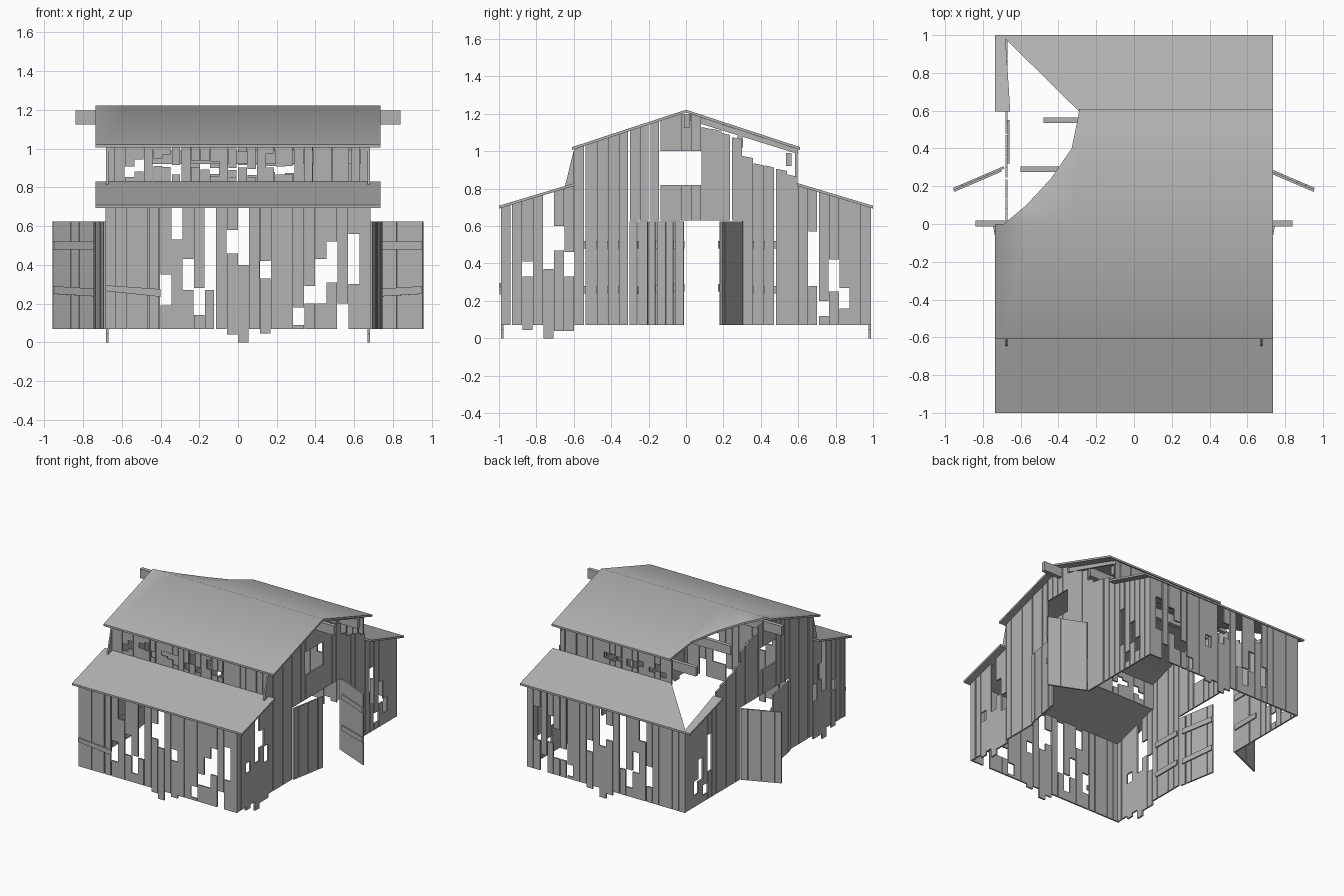
import bpy, bmesh, math, random
from mathutils import Vector

if "Cube" in bpy.data.objects:
    bpy.data.objects.remove(bpy.data.objects["Cube"])

random.seed(4)
wood = bpy.data.materials.new("weathered_grey")
wood.diffuse_color = (0.45, 0.45, 0.45, 1)
wood.use_nodes = True
wood.node_tree.nodes["Principled BSDF"].inputs["Base Color"].default_value = wood.diffuse_color


def finish(name, bm, smooth=None):
    bmesh.ops.recalc_face_normals(bm, faces=bm.faces)
    me = bpy.data.meshes.new(name)
    bm.to_mesh(me)
    bm.free()
    me.materials.append(wood)
    ob = bpy.data.objects.new(name, me)
    bpy.context.collection.objects.link(ob)
    if smooth:
        bpy.context.view_layer.objects.active = ob
        ob.select_set(True)
        bpy.ops.object.shade_smooth_by_angle(angle=math.radians(smooth))
        ob.select_set(False)


def plank(bm, place, u0, u1, lo, hi, d0=-0.006, d1=0.006):
    """Plank in wall coordinates; lo and hi are (z at u0, z at u1)."""
    a, b = [[bm.verts.new(place(u, d, z)) for u, z in
             ((u0, lo[0]), (u1, lo[1]), (u1, hi[1]), (u0, hi[0]))] for d in (d0, d1)]
    bm.faces.new(a)
    bm.faces.new(b)
    for i in range(4):
        j = (i + 1) % 4
        bm.faces.new((a[i], a[j], b[j], b[i]))


def gapped(bm, place, u0, u1, z0, hi, gap=None):
    """Plank with an optional missing stretch."""
    if gap:
        if gap[0] > z0 + 0.01:
            plank(bm, place, u0, u1, (z0, z0), (gap[0], gap[0]))
        if gap[1] < min(hi):
            plank(bm, place, u0, u1, (gap[1], gap[1]), hi)
    else:
        plank(bm, place, u0, u1, (z0, z0), hi)


def roof_z(y):
    y = abs(y)
    return 1.208 - 0.328 * y if y < 0.6 else 0.815 - 0.3 * (y - 0.6)


def rows(start, end, n, first=0):
    """Plank edges with small uneven gaps."""
    p = (end - start) / n
    for i in range(n):
        yield (first + i, start + i * p,
               start + (i + 1) * p - random.choice((0.001, 0.002, 0.003, 0.009)))


# Front and back walls
gaps = {5: (.19, .35), 6: (.53, .8), 7: (.27, .43), 8: (.14, .28), 9: (.27, .8),
        11: (.46, .58), 12: (.40, .8), 14: (.33, .42), 17: (.09, .18), 18: (.2, .29),
        19: (.2, .43), 20: (.31, .52), 21: (.06, .2), 22: (.3, .56)}
drops = {11: .04, 12: 0.0, 14: .045}
for s, name in ((-1, "front_wall"), (1, "back_wall")):
    bm = bmesh.new()
    place = lambda u, d, z: (u, s * (0.983 + d), z)
    for i, a, b in rows(-0.685, 0.685, 24):
        gapped(bm, place, a, b, drops.get(i, 0.07), (0.70, 0.70), gaps.get(i))
    if s < 0:
        plank(bm, place, -0.685, -0.40, (.265, .235), (.295, .275), 0.006, 0.015)
    finish(name, bm)

# Clerestory walls, broken planks hanging or standing
for s, name in ((-1, "front_clerestory"), (1, "back_clerestory")):
    bm = bmesh.new()
    place = lambda u, d, z: (u, s * (0.59 + d), z)
    for i, a, b in rows(-0.68, 0.68, 28):
        if s > 0 and b < -0.29:
            continue
        g = None
        if i in (2, 3) or 4 < i < 21 and i % 4:
            m = random.uniform(0.85, 0.91)
            g = (m, m + random.uniform(0.03, 0.08))
        gapped(bm, place, a, b, 0.81, (1.01, 1.01), g)
    finish(name, bm)

# Gable end walls with doorway, loft opening and decayed top on the +y side
low_gaps = {2: (.33, .41), 4: (.37, .78), 5: (.47, .6), 6: (.33, .46)}
low_drops = {2: .045, 4: 0.0, 5: .04, 6: .04}
high_gaps = {6: (.28, .57), 7: (.12, .2), 8: (.25, .42), 9: (.16, .27)}
loft_gaps = {15: (.82, 1.0), 16: (.82, 1.0), 17: (.82, 1.0), 18: (.82, 1.0)}


def gable_top(y0, y1):
    mid = (y0 + y1) / 2
    if not 0.07 < mid < 0.6:
        return roof_z(y0), roof_z(y1)
    if mid < 0.3:
        t = 1.15 - 0.45 * (mid - 0.07)
    else:
        t = 0.97 - 0.33 * (mid - 0.3)
    t += random.uniform(-0.012, 0.012)
    return t + 0.006, t - 0.006


for s, name in ((-1, "left_gable"), (1, "right_gable")):
    random.seed(9)
    bm = bmesh.new()
    place = lambda u, d, z: (s * (0.675 + d), u, z)
    for i, a, b in [*rows(-0.985, -0.595, 7), *rows(-0.595, -0.3, 5, 7)]:
        # planks under the upper roof start just inside its step
        gapped(bm, place, a, b, low_drops.get(i, 0.07),
               gable_top(a, b) if i != 7 else (1.01, roof_z(b)), low_gaps.get(i))
    for i, a, b in rows(-0.3, 0.3, 11, 12):
        gapped(bm, place, a, b, 0.63, gable_top(a, b), loft_gaps.get(i))
    for i, a, b in [*rows(0.3, 0.6, 5), *rows(0.6, 0.985, 7, 5)]:
        gapped(bm, place, a, b, 0.07, gable_top(a, b), high_gaps.get(i))
    # inner battens beside the doorway
    for z in (0.26, 0.50):
        for y in (-0.55, 0.32):
            plank(bm, place, y, y + 0.23, (z - .02, z - .02), (z + .02, z + .02), -0.016, -0.006)
    if s > 0:  # rafter under the surviving slope
        plank(bm, place, 0.02, 0.6, (1.165, 0.985), (1.20, 1.01), -0.02, -0.007)
    finish(name, bm)


# Double doors at each gable, one ajar and one swung open
def door(name, s, hinge, tip):
    h, t = Vector(hinge), Vector(tip)
    w = (t - h).length
    along = (t - h).normalized()
    inward = Vector((-along.y, along.x))
    if inward.x > 0:
        inward = -inward
    bm = bmesh.new()

    def place(u, d, z):
        p = h + along * u + inward * d
        return (s * p.x, p.y, z)
    for i, a, b in rows(0, w, 6):
        plank(bm, place, a, b, (.07, .07), (.625, .625))
    plank(bm, place, 0.02, w, (.48, .48), (.52, .52), 0.006, 0.016)
    plank(bm, place, 0.02, w, (.235, .25), (.275, .29), 0.006, 0.016)
    finish(name, bm)


for s, side in ((-1, "left"), (1, "right")):
    door(side + "_door_ajar", s, (0.688, -0.3), (0.74, -0.01))
    door(side + "_door_open", s, (0.688, 0.3), (0.957, 0.185))


# Roof sheets from plan outlines
def roof(name, outlines, height, smooth=None):
    bm = bmesh.new()
    for o in outlines:
        bm.faces.new([bm.verts.new((x, y, height(abs(y)))) for x, y in o])
    bmesh.ops.remove_doubles(bm, verts=bm.verts, dist=1e-4)
    if smooth:  # strips keep the shading even
        for x in (R, -.57, -.44, -.33, -.29, 0, .35):
            bmesh.ops.bisect_plane(bm, geom=[*bm.verts, *bm.edges, *bm.faces],
                                   plane_co=(x, 0, 0), plane_no=(1, 0, 0), dist=1e-4)
    top = list(bm.faces)
    low = bmesh.ops.duplicate(bm, geom=top + list(bm.edges) + list(bm.verts))
    for v in [g for g in low["geom"] if isinstance(g, bmesh.types.BMVert)]:
        v.co.z -= 0.015
    pairs = low["vert_map"]
    for e in {e for f in top for e in f.edges if len(e.link_faces) == 1}:
        a, b = e.verts
        bm.faces.new((a, b, pairs[b], pairs[a]))
    finish(name, bm, smooth)


X, R = 0.735, -0.69
roof("upper_roof", [
    [(-X, -.61), (X, -.61), (X, 0), (R, 0), (-X, 0)],
    [(X, 0), (X, .61), (-.29, .61), (-.295, .57), (-.33, .40), (-.44, .24), (-.57, .10), (R, 0)]],
    lambda y: 1.222 - 0.328 * y, 45)
lower = lambda y: 0.83 - 0.3 * (y - 0.595)
roof("front_lower_roof", [[(-X, -1), (X, -1), (X, -.595), (-X, -.595)]], lower)
roof("back_lower_roof", [
    [(-X, 1), (-.68, 1), (-.68, .98), (-.655, .595), (-X, .595)],
    [(-.68, 1), (X, 1), (X, .595), (-.29, .595), (-.68, .98)]], lower)


# Ridge beam and exposed purlins
def beam(name, x0, x1, y, z0, z1, half=0.015):
    bm = bmesh.new()
    plank(bm, lambda u, d, z: (u, y + d, z), x0, x1, (z0, z0), (z1, z1), -half, half)
    finish(name, bm)


beam("ridge_beam", -0.84, 0.84, 0.003, 1.125, 1.198)
beam("upper_purlin", -0.60, 0.66, 0.29, 1.02, 1.09)
beam("lower_purlin", -0.48, 0.66, 0.55, 0.92, 0.99)
